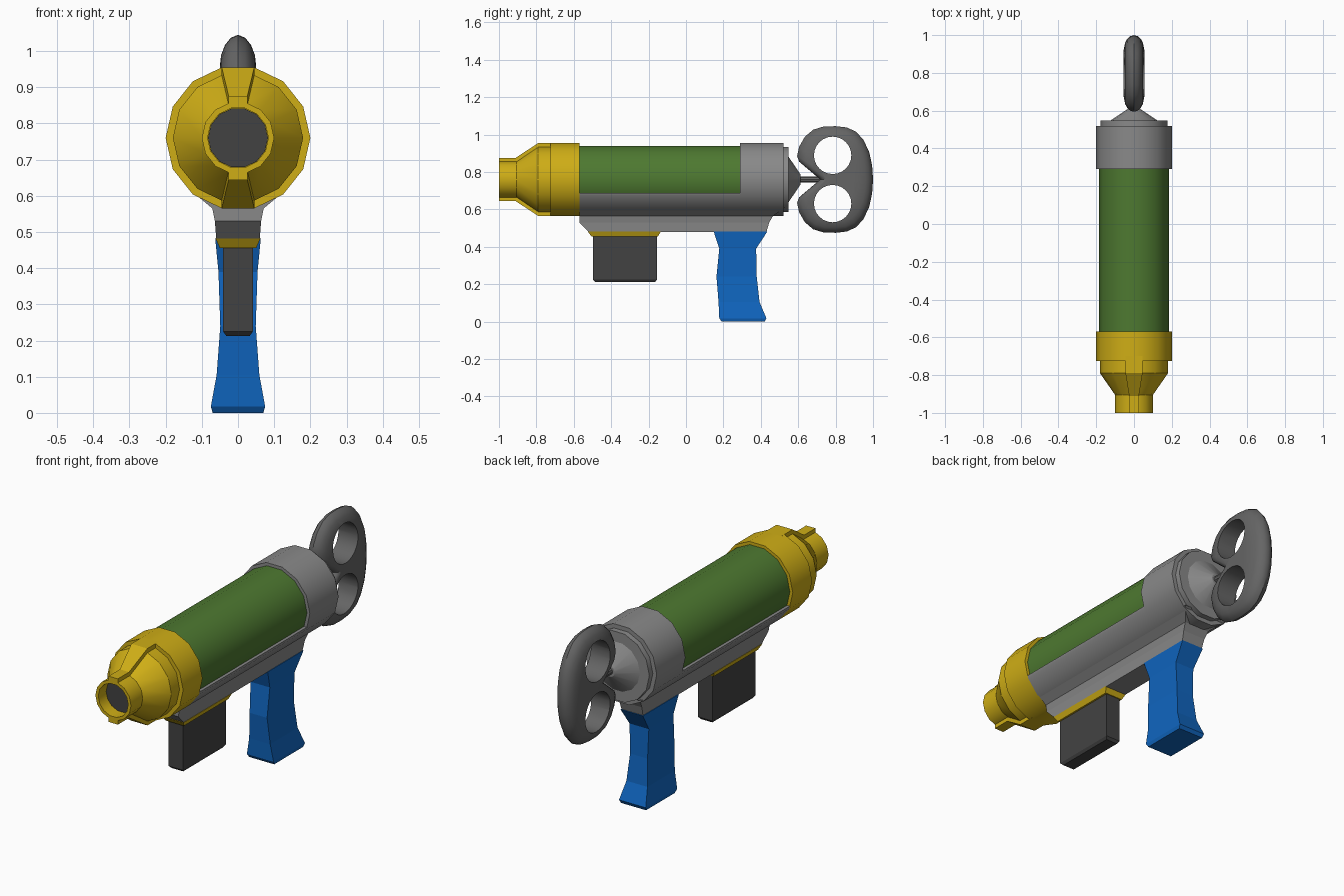
import bpy, bmesh, math

if "Cube" in bpy.data.objects:
    bpy.data.objects.remove(bpy.data.objects["Cube"])

AXIS_Z = 0.76   # height of the barrel axis
SIDES = 14


def material(name, rgb):
    m = bpy.data.materials.new(name)
    m.diffuse_color = (*rgb, 1)
    m.use_nodes = True
    m.node_tree.nodes["Principled BSDF"].inputs["Base Color"].default_value = m.diffuse_color
    return m


YELLOW = material("yellow", (0.62, 0.42, 0.008))
GREEN = material("green", (0.075, 0.19, 0.03))
GREY = material("grey", (0.25, 0.25, 0.25))
KEY_GREY = material("key grey", (0.13, 0.13, 0.13))
DARK = material("dark grey", (0.055, 0.055, 0.055))
BLUE = material("blue", (0.005, 0.13, 0.52))


def smooth(obj, angle=30):
    bpy.ops.object.select_all(action='DESELECT')
    obj.select_set(True)
    bpy.context.view_layer.objects.active = obj
    bpy.ops.object.shade_smooth_by_angle(angle=math.radians(angle))


def loft(name, rings, mat, soft=True):
    """Skin a list of equal-length point rings and close both ends."""
    bm = bmesh.new()
    vs = [[bm.verts.new(p) for p in ring] for ring in rings]
    n = len(rings[0])
    for a, b in zip(vs, vs[1:]):
        for i in range(n):
            j = (i + 1) % n
            bm.faces.new((a[i], a[j], b[j], b[i]))
    bm.faces.new(vs[0])
    bm.faces.new(vs[-1])
    bmesh.ops.recalc_face_normals(bm, faces=bm.faces)
    me = bpy.data.meshes.new(name)
    bm.to_mesh(me)
    bm.free()
    me.materials.append(mat)
    obj = bpy.data.objects.new(name, me)
    bpy.context.collection.objects.link(obj)
    if soft:
        smooth(obj)
    return obj


def lathe(name, profile, mat, n=SIDES):
    """Turn (y, radius) pairs around the barrel axis."""
    ang = [2 * math.pi * i / n for i in range(n)]
    return loft(name, [[(r * math.cos(a), y, AXIS_Z + r * math.sin(a)) for a in ang]
                       for y, r in profile], mat)


def block(name, levels, mat):
    """Stack of rectangles: (z, y_front, y_back, half_width)."""
    return loft(name, [[(-w, a, z), (w, a, z), (w, b, z), (-w, b, z)]
                       for z, a, b, w in levels], mat, soft=False)


# Barrel
lathe("green_tank", [(-0.60, 0.184), (0.32, 0.184)], GREEN)
lathe("nozzle", [(-0.57, 0.2), (-0.725, 0.2), (-0.725, 0.18), (-0.79, 0.18), (-0.905, 0.1),
                 (-1.0, 0.1), (-1.0, 0.084), (-0.93, 0.084)], YELLOW)
lathe("muzzle_disc", [(-0.938, 0.083), (-0.931, 0.083)], DARK)
lathe("rear_cap", [(0.29, 0.2), (0.52, 0.2), (0.52, 0.178), (0.548, 0.178), (0.548, 0.125),
                   (0.612, 0.028)], GREY)

# Ribs above and below the nozzle
for label, s in (("top", 1), ("bottom", -1)):
    rings = []
    for y, lo, hi, w in ((-0.70, 0.15, 0.195, 0.045), (-0.79, 0.15, 0.195, 0.045),
                         (-0.91, 0.088, 0.116, 0.026), (-1.0, 0.088, 0.116, 0.026)):
        rings.append([(-w, y, AXIS_Z + s * lo), (w, y, AXIS_Z + s * lo),
                      (w, y, AXIS_Z + s * hi), (-w, y, AXIS_Z + s * hi)])
    loft(label + "_nozzle_rib", rings, YELLOW, soft=False)

# Cradle below the tank: lower arc of the same polygon
arc = [(0.2 * math.cos(a), AXIS_Z + 0.2 * math.sin(a))
       for a in (-2 * math.pi * i / SIDES for i in range(1, 7))]
arc = [(0.183, 0.687)] + arc + [(-0.183, 0.687)]
loft("cradle", [[(x, y, z) for x, z in arc] for y in (-0.57, 0.29)], GREY)

# Frame rail, grip, magazine collar and magazine
block("frame_rail", [(0.48, -0.52, 0.43, 0.06), (0.53, -0.57, 0.445, 0.064),
                     (0.565, -0.57, 0.465, 0.071), (0.61, -0.57, 0.53, 0.125)], GREY)
block("grip", [(0.0, 0.19, 0.42, 0.07), (0.018, 0.178, 0.43, 0.075), (0.105, 0.174, 0.393, 0.059),
               (0.24, 0.163, 0.378, 0.049), (0.39, 0.178, 0.375, 0.054),
               (0.482, 0.148, 0.435, 0.063)], BLUE)
block("magazine_collar", [(0.455, -0.505, -0.15, 0.05), (0.482, -0.525, -0.135, 0.062)], YELLOW)
block("magazine", [(0.212, -0.485, -0.165, 0.032), (0.225, -0.498, -0.155, 0.041),
                   (0.46, -0.498, -0.155, 0.041)], DARK)

# Winding key: domed outline with two round holes, on a thin shaft
lathe("key_shaft", [(0.60, 0.017), (0.77, 0.017)], KEY_GREY, 10)
half = [(0.70, 0.015), (0.605, 0.095), (0.594, 0.125), (0.605, 0.175), (0.635, 0.228),
        (0.68, 0.266), (0.735, 0.283), (0.80, 0.285), (0.86, 0.278), (0.91, 0.255),
        (0.95, 0.21), (0.98, 0.145), (0.995, 0.075)]
outline = [(0.715, 0)] + half + [(1.0, 0)] + [(y, -z) for y, z in reversed(half)]
dome = [(0.6, 0.055), (0.8, 0.047), (0.9, 0.036), (0.97, 0.02), (1.0, 0.0)]
layers = [(s, -x) for s, x in dome] + [(s, x) for s, x in reversed(dome[:-1])]
key = loft("winding_key", [[(x, 0.8 + (y - 0.8) * s, AXIS_Z + z * s) for y, z in outline]
                           for s, x in layers], KEY_GREY, soft=False)
for s in (1, -1):
    ring = [(0.784 + 0.1 * math.cos(i * math.pi / 12),
             AXIS_Z + s * 0.129 + 0.1 * math.sin(i * math.pi / 12)) for i in range(24)]
    cutter = loft("hole_cutter", [[(x, y, z) for y, z in ring] for x in (-0.2, 0.2)],
                  KEY_GREY, soft=False)
    cutter.hide_render = True
    mod = key.modifiers.new("hole", 'BOOLEAN')
    mod.operation = 'DIFFERENCE'
    mod.solver = 'EXACT'
    mod.object = cutter
    bpy.context.view_layer.objects.active = key
    bpy.ops.object.modifier_apply(modifier=mod.name)
    bpy.data.objects.remove(cutter, do_unlink=True)
smooth(key, 35)
